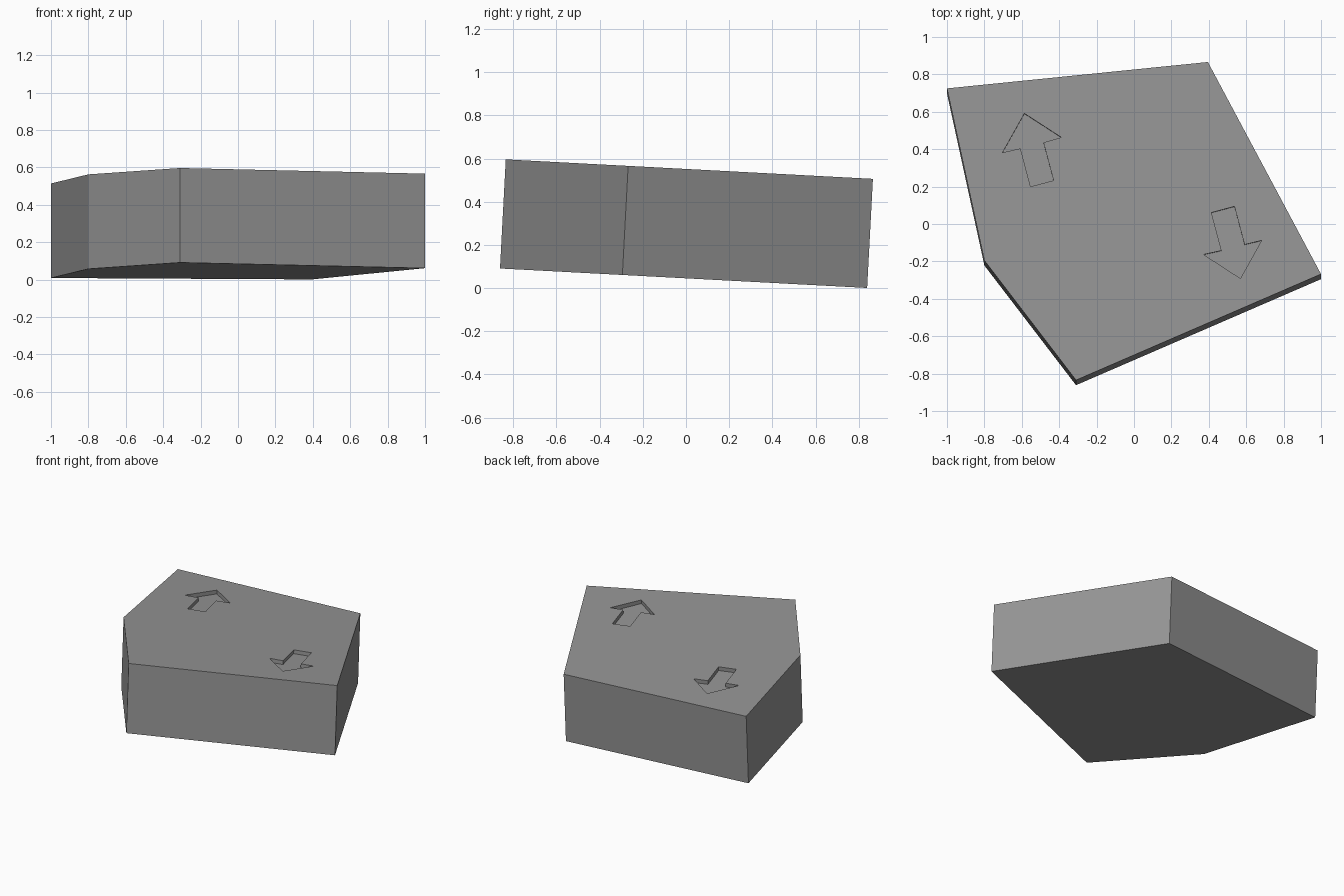
import bpy, bmesh
from mathutils import Vector

if "Cube" in bpy.data.objects:
    bpy.data.objects.remove(bpy.data.objects["Cube"])

SLOPE = -0.053                                  # top face falls towards the back
NORMAL = Vector((0, -SLOPE, 1)).normalized()
THICKNESS = 0.506
RECESS = 0.028

grey = bpy.data.materials.new("mid grey")
grey.diffuse_color = (0.3, 0.3, 0.3, 1)
grey.use_nodes = True
grey.node_tree.nodes["Principled BSDF"].inputs["Base Color"].default_value = grey.diffuse_color


def tilted_prism(name, outline, above, below):
    """Extrude an outline on the tilted top plane along the plane's normal."""
    bm = bmesh.new()
    base = [Vector((x, y, 0.552 + SLOPE * y)) for x, y in outline]
    low = [bm.verts.new(p - NORMAL * below) for p in base]
    high = [bm.verts.new(p + NORMAL * above) for p in base]
    bm.faces.new(low)
    bm.faces.new(high)
    n = len(base)
    for i in range(n):
        j = (i + 1) % n
        bm.faces.new((low[i], low[j], high[j], high[i]))
    bmesh.ops.recalc_face_normals(bm, faces=bm.faces)
    mesh = bpy.data.meshes.new(name)
    bm.to_mesh(mesh)
    bm.free()
    mesh.materials.append(grey)
    obj = bpy.data.objects.new(name, mesh)
    bpy.context.collection.objects.link(obj)
    return obj


# Five-sided block
block = tilted_prism("block", [(-1, 0.725), (-0.8, -0.195), (-0.31, -0.835),
                               (1, -0.268), (0.395, 0.866)], 0, THICKNESS)

# Recessed arrows pointing to the back and to the front
arrows = {
    "back_arrow_cutter": [(-0.586, 0.591), (-0.388, 0.463), (-0.484, 0.436), (-0.43, 0.233),
                          (-0.553, 0.2), (-0.607, 0.404), (-0.703, 0.382)],
    "front_arrow_cutter": [(0.569, -0.291), (0.682, -0.088), (0.591, -0.11), (0.537, 0.094),
                           (0.414, 0.061), (0.468, -0.142), (0.372, -0.163)],
}
bpy.context.view_layer.objects.active = block
for name, outline in arrows.items():
    cutter = tilted_prism(name, outline, 0.05, RECESS)
    cutter.hide_render = True
    cut = block.modifiers.new(name, 'BOOLEAN')
    cut.operation = 'DIFFERENCE'
    cut.solver = 'EXACT'
    cut.object = cutter
    bpy.ops.object.modifier_apply(modifier=cut.name)
    bpy.data.objects.remove(cutter)
